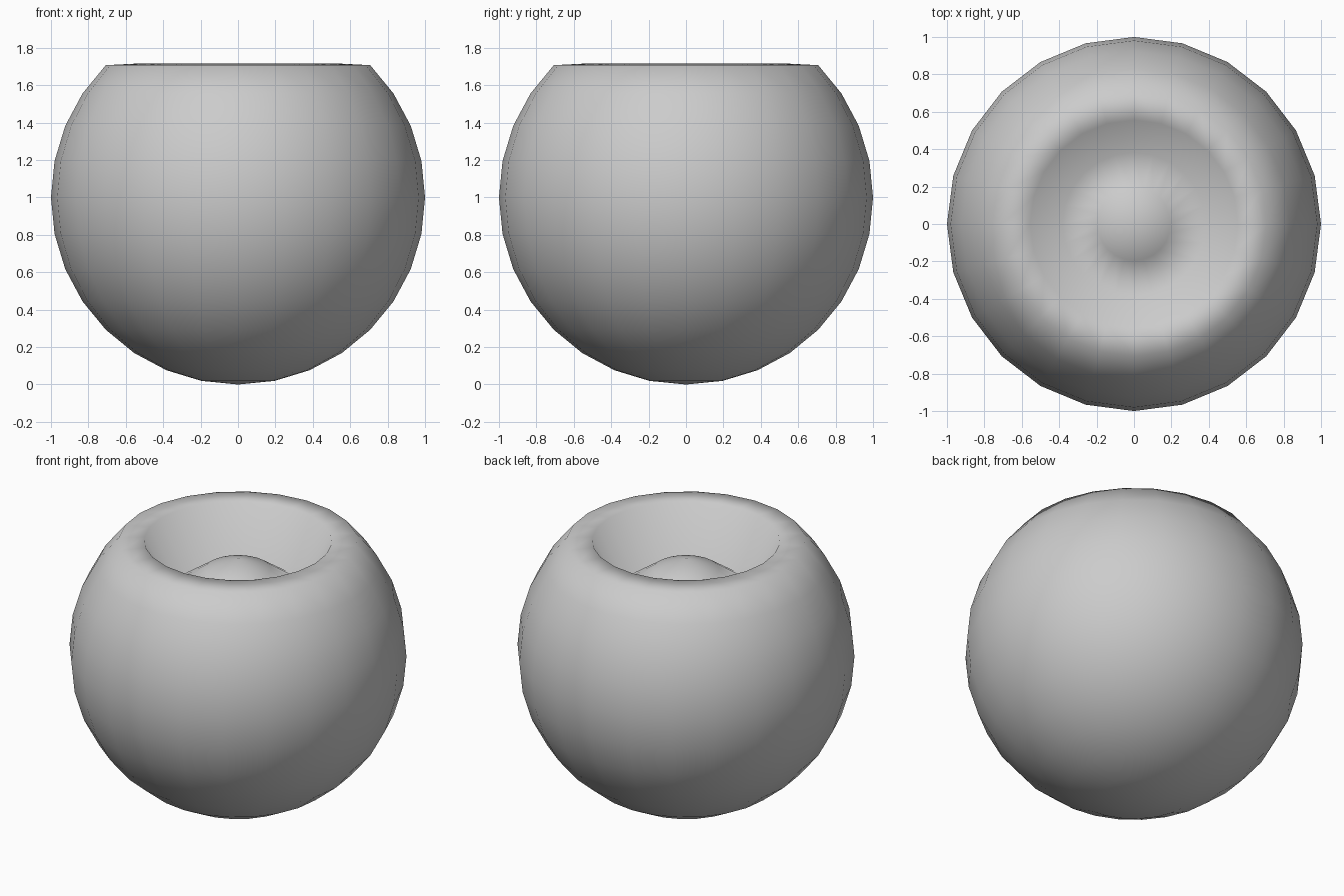
import bpy, bmesh, math

if "Cube" in bpy.data.objects:
    bpy.data.objects.remove(bpy.data.objects["Cube"])

# Round pot: a 24 x 16 sphere standing on the ground
bm = bmesh.new()
bmesh.ops.create_uvsphere(bm, u_segments=24, v_segments=16, radius=1)
for v in bm.verts:
    v.co.z += 1

# Push the top rings in: flat rim, ring-shaped hollow, central mound
ring_heights = [1.60, 1.53, 1.40, 1.715]  # pole outward
for v in bm.verts:
    if v.co.z > 1.75:
        polar = math.degrees(math.acos(max(-1, min(1, v.co.z - 1))))
        v.co.z = ring_heights[round(polar / 11.25)]

# Smooth-shaded object
for f in bm.faces:
    f.smooth = True
bmesh.ops.recalc_face_normals(bm, faces=bm.faces)
mesh = bpy.data.meshes.new("round_pot")
bm.to_mesh(mesh)
bm.free()
pot = bpy.data.objects.new("round_pot", mesh)
bpy.context.collection.objects.link(pot)
